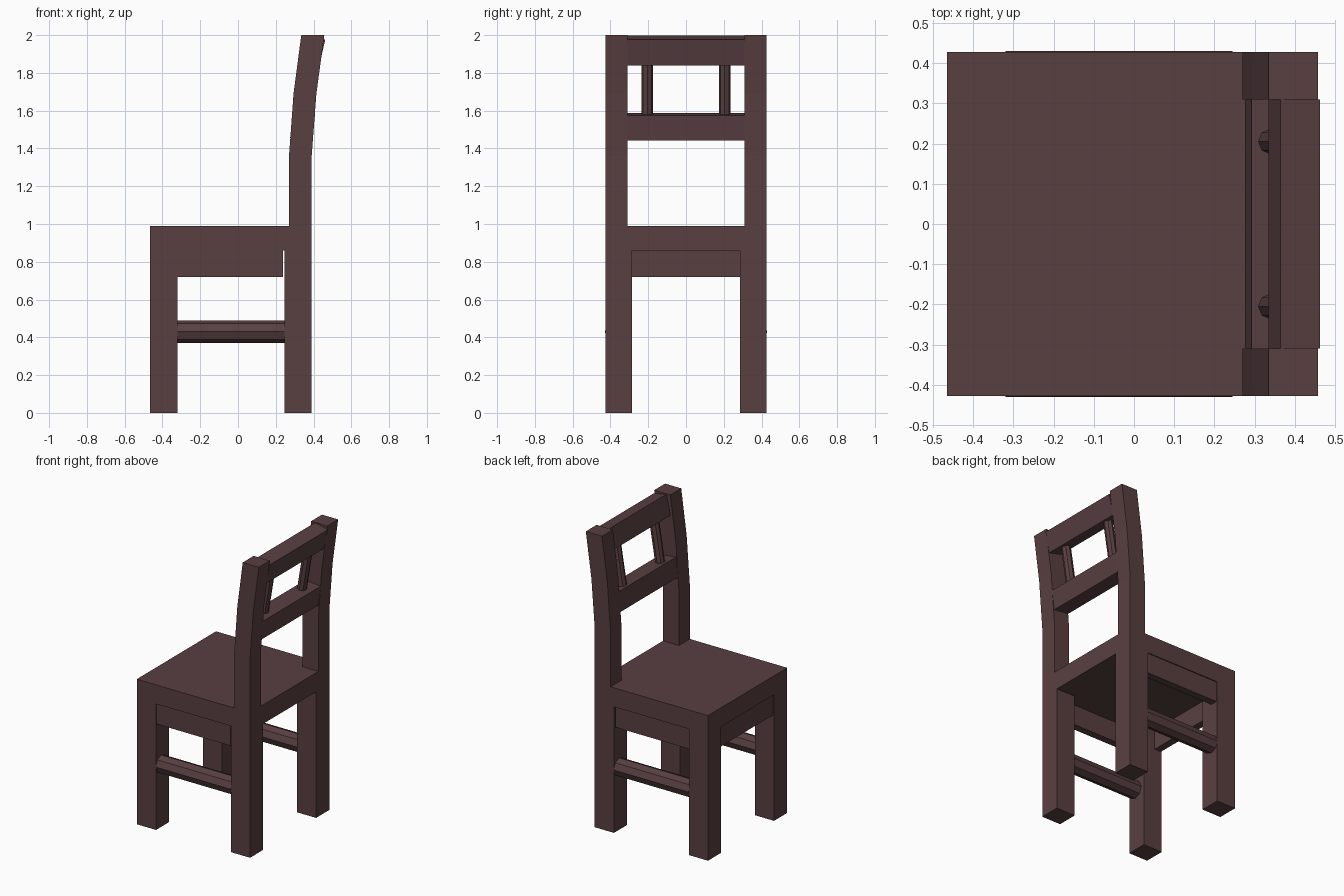
import bpy, bmesh, math
from mathutils import Vector

if "Cube" in bpy.data.objects:
    bpy.data.objects.remove(bpy.data.objects["Cube"])

wood = bpy.data.materials.new("dark_wood")
wood.diffuse_color = (0.1, 0.05, 0.053, 1)
wood.use_nodes = True
wood.node_tree.nodes["Principled BSDF"].inputs["Base Color"].default_value = wood.diffuse_color


def loft(name, start, end):
    """Solid between two matching outlines."""
    bm = bmesh.new()
    a = [bm.verts.new(p) for p in start]
    b = [bm.verts.new(p) for p in end]
    n = len(a)
    bm.faces.new(a)
    bm.faces.new(b[::-1])
    for i in range(n):
        j = (i + 1) % n
        bm.faces.new((a[j], a[i], b[i], b[j]))
    bmesh.ops.recalc_face_normals(bm, faces=bm.faces)
    mesh = bpy.data.meshes.new(name)
    bm.to_mesh(mesh)
    bm.free()
    mesh.materials.append(wood)
    obj = bpy.data.objects.new(name, mesh)
    bpy.context.collection.objects.link(obj)
    return obj


def profile(name, pts, y0, y1):
    """Side outline (x, z) extruded across y."""
    return loft(name, [(x, y0, z) for x, z in pts], [(x, y1, z) for x, z in pts])


def box(name, x0, x1, y0, y1, z0, z1):
    return profile(name, [(x0, z0), (x1, z0), (x1, z1), (x0, z1)], y0, y1)


def rod(name, p, q, r, axis):
    """Eight-sided rod, corner pointing up or forward."""
    u = Vector(axis)
    v = Vector((0, 1, 0))
    ring = [r * (math.cos(i * math.pi / 4) * u + math.sin(i * math.pi / 4) * v) for i in range(8)]
    return loft(name, [Vector(p) + o for o in ring], [Vector(q) + o for o in ring])


W = 0.427        # half width of the chair
SEAT = 0.86      # underside of the seat

box("seat", -0.465, 0.39, -W, W, SEAT, 0.99)

# Curved back post outline
post = [(0.27, 0.99), (0.39, 0.99), (0.39, 1.36), (0.415, 1.69), (0.457, 2.0),
        (0.335, 2.0), (0.294, 1.69), (0.27, 1.36)]

for side, s in (("left", 1), ("right", -1)):
    box(f"front_leg_{side}", -0.465, -0.32, s * 0.285, s * W, 0, SEAT)
    box(f"back_leg_{side}", 0.245, 0.39, s * 0.285, s * W, 0, SEAT)
    profile(f"back_post_{side}", post, s * 0.31, s * W)
    box(f"side_apron_{side}", -0.32, 0.238, s * 0.37, s * 0.42, 0.72, SEAT)
    rod(f"stretcher_{side}", (-0.32, s * 0.37, 0.43), (0.245, s * 0.37, 0.43), 0.06, (0, 0, 1))
    rod(f"back_spindle_{side}", (0.336, s * 0.205, 1.56), (0.388, s * 0.205, 1.88), 0.031, (-1, 0, 0))

# Apron between the front legs
box("front_apron", -0.458, -0.408, -0.285, 0.285, 0.72, SEAT)

# Tilted back rails
profile("top_rail", [(0.335, 1.86), (0.43, 1.838), (0.462, 1.976), (0.364, 1.998)], -0.31, 0.31)
profile("lower_rail", [(0.276, 1.455), (0.39, 1.442), (0.407, 1.575), (0.292, 1.588)], -0.31, 0.31)
